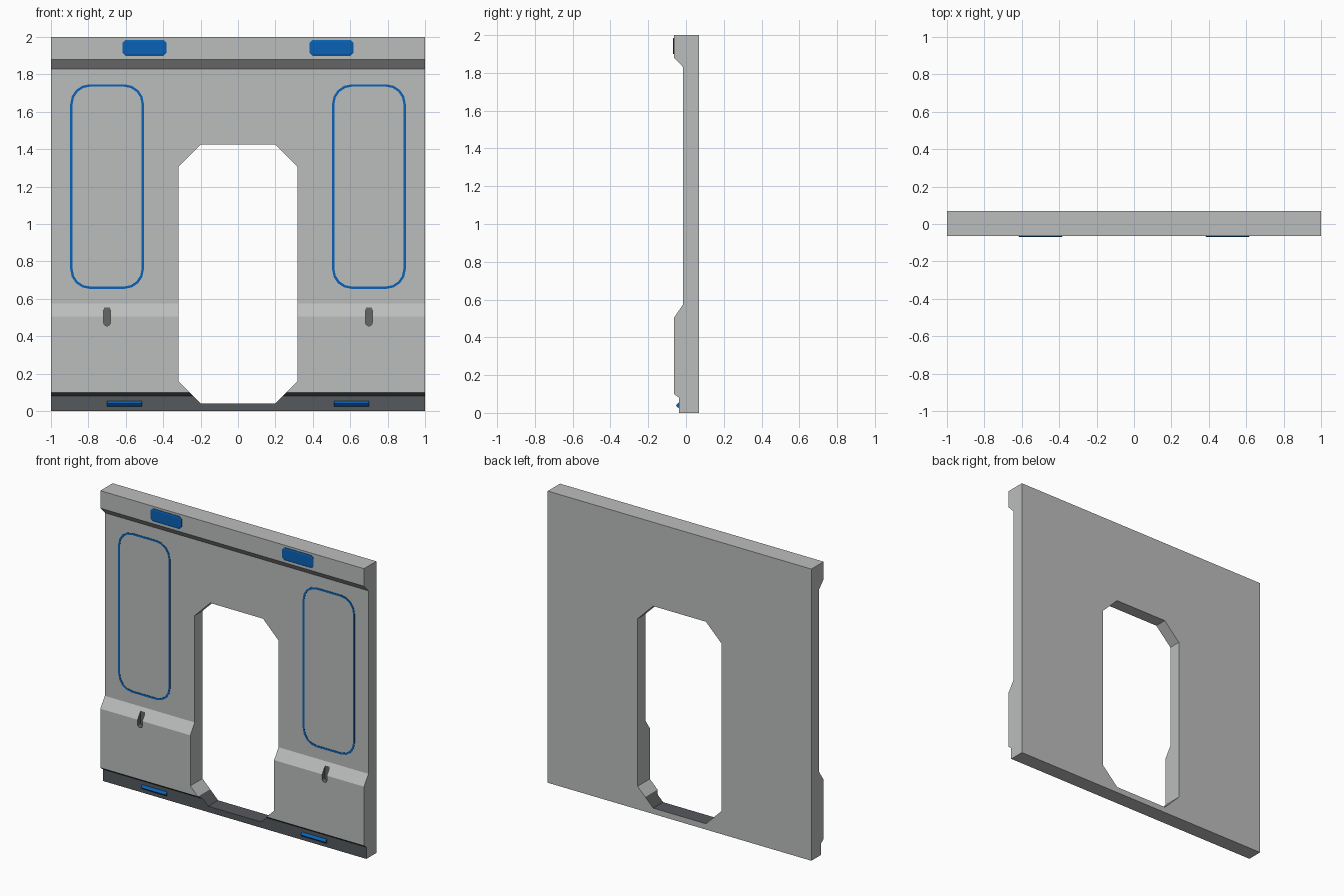
import bpy, bmesh, math
from mathutils import Vector

if "Cube" in bpy.data.objects:
    bpy.data.objects.remove(bpy.data.objects["Cube"])


def material(name, rgb):
    m = bpy.data.materials.new(name)
    m.diffuse_color = (*rgb, 1)
    m.use_nodes = True
    m.node_tree.nodes["Principled BSDF"].inputs["Base Color"].default_value = m.diffuse_color
    return m


LIGHT = material("light grey", (0.50, 0.515, 0.505))
DARK = material("dark grey", (0.092, 0.10, 0.11))
MID = material("slot grey", (0.13, 0.135, 0.13))
BLUE = material("blue", (0.003, 0.12, 0.46))


def make_object(name, bm, *mats):
    bmesh.ops.recalc_face_normals(bm, faces=bm.faces)
    me = bpy.data.meshes.new(name)
    bm.to_mesh(me)
    bm.free()
    ob = bpy.data.objects.new(name, me)
    bpy.context.collection.objects.link(ob)
    for m in mats:
        me.materials.append(m)
    return ob


def loft(name, rings, *mats, cap=True):
    """Skin a list of equally long point rings; without caps the rings close on each other."""
    bm = bmesh.new()
    vs = [[bm.verts.new(p) for p in r] for r in rings]
    n = len(rings[0])
    pairs = list(zip(vs, vs[1:]))
    if cap:
        bm.faces.new(vs[0])
        bm.faces.new(vs[-1])
    else:
        pairs.append((vs[-1], vs[0]))
    for a, b in pairs:
        for i in range(n):
            j = (i + 1) % n
            bm.faces.new((a[i], a[j], b[j], b[i]))
    return make_object(name, bm, *mats)


def rounded(cx, cz, hw, hh, r, y, seg):
    """Rounded rectangle in the xz plane (seg=1 gives chamfered corners)."""
    pts = []
    for k, (sx, sz) in enumerate([(1, 1), (-1, 1), (-1, -1), (1, -1)]):
        for i in range(seg + 1):
            a = math.pi / 2 * (k + i / seg)
            pts.append((cx + sx * (hw - r) + r * math.cos(a), y,
                        cz + sz * (hh - r) + r * math.sin(a)))
    return pts


# Wall panel: side profile (y, z) stretched along x
profile = [(0.07, 0), (-0.037, 0), (-0.037, 0.08), (-0.063, 0.10), (-0.063, 0.505),
           (-0.015, 0.575), (-0.015, 1.83), (-0.063, 1.88), (-0.063, 2), (0.07, 2)]
panel = loft("wall_panel", [[(x, y, z) for y, z in profile] for x in (-1, 1)],
             LIGHT, DARK, MID)

# Cutters: doorway and two narrow slots on the ledge
cutters = [loft("doorway_cutter",
                [rounded(0, 0.7325, 0.318, 0.6925, 0.118, y, 1) for y in (-0.3, 0.3)])]
for s in (-1, 1):
    cutters.append(loft("slot_cutter",
                        [rounded(s * 0.7, 0.508, 0.018, 0.053, 0.017, y, 3) for y in (-0.3, -0.03)]))
bpy.context.view_layer.objects.active = panel
for c in cutters:
    c.hide_render = True
    mod = panel.modifiers.new("cut", "BOOLEAN")
    mod.operation = "DIFFERENCE"
    mod.solver = "EXACT"
    mod.object = c
    bpy.ops.object.modifier_apply(modifier=mod.name)
for c in cutters:
    bpy.data.objects.remove(c)

# Panel colours: dark foot strip, grey slots, the rest light
bm = bmesh.new()
bm.from_mesh(panel.data)
bmesh.ops.bisect_plane(bm, geom=bm.verts[:] + bm.edges[:] + bm.faces[:],
                       plane_co=Vector((0, 0, 0.10)), plane_no=Vector((0, 0, 1)))
bm.normal_update()
for f in bm.faces:
    c = f.calc_center_median()
    f.material_index = 0
    if 0.001 < c.z < 0.1 and abs(c.x) < 0.99 and f.normal.y < 0.9:
        f.material_index = 1
    elif all(abs(abs(v.co.x) - 0.7) < 0.03 and 0.44 < v.co.z < 0.58 for v in f.verts):
        f.material_index = 2
bm.to_mesh(panel.data)
bm.free()

# Blue details, one set on each side
for s, side in ((-1, "left"), (1, "right")):
    # Thin window outline
    outer, inner = (0.197, 0.547, 0.105), (0.184, 0.534, 0.092)
    loft("window_outline_" + side,
         [rounded(s * 0.7, 1.2, *size, y, 4)
          for size, y in ((outer, -0.012), (outer, -0.017), (inner, -0.017), (inner, -0.012))],
         BLUE, cap=False)
    # Upper lamp with bevelled rim
    loft("upper_lamp_" + side,
         [rounded(s * 0.5, 1.942, 0.118, 0.043, 0.016, -0.060, 1),
          rounded(s * 0.5, 1.942, 0.118, 0.043, 0.016, -0.067, 1),
          rounded(s * 0.5, 1.942, 0.108, 0.034, 0.012, -0.070, 1)], BLUE)
    # Wedge-shaped lower clip
    wedge = [(-0.035, 0.024), (-0.035, 0.056), (-0.045, 0.050), (-0.053, 0.040), (-0.045, 0.030)]
    loft("lower_clip_" + side,
         [[(x, y, z) for y, z in wedge] for x in (s * 0.512, s * 0.70)], BLUE)
